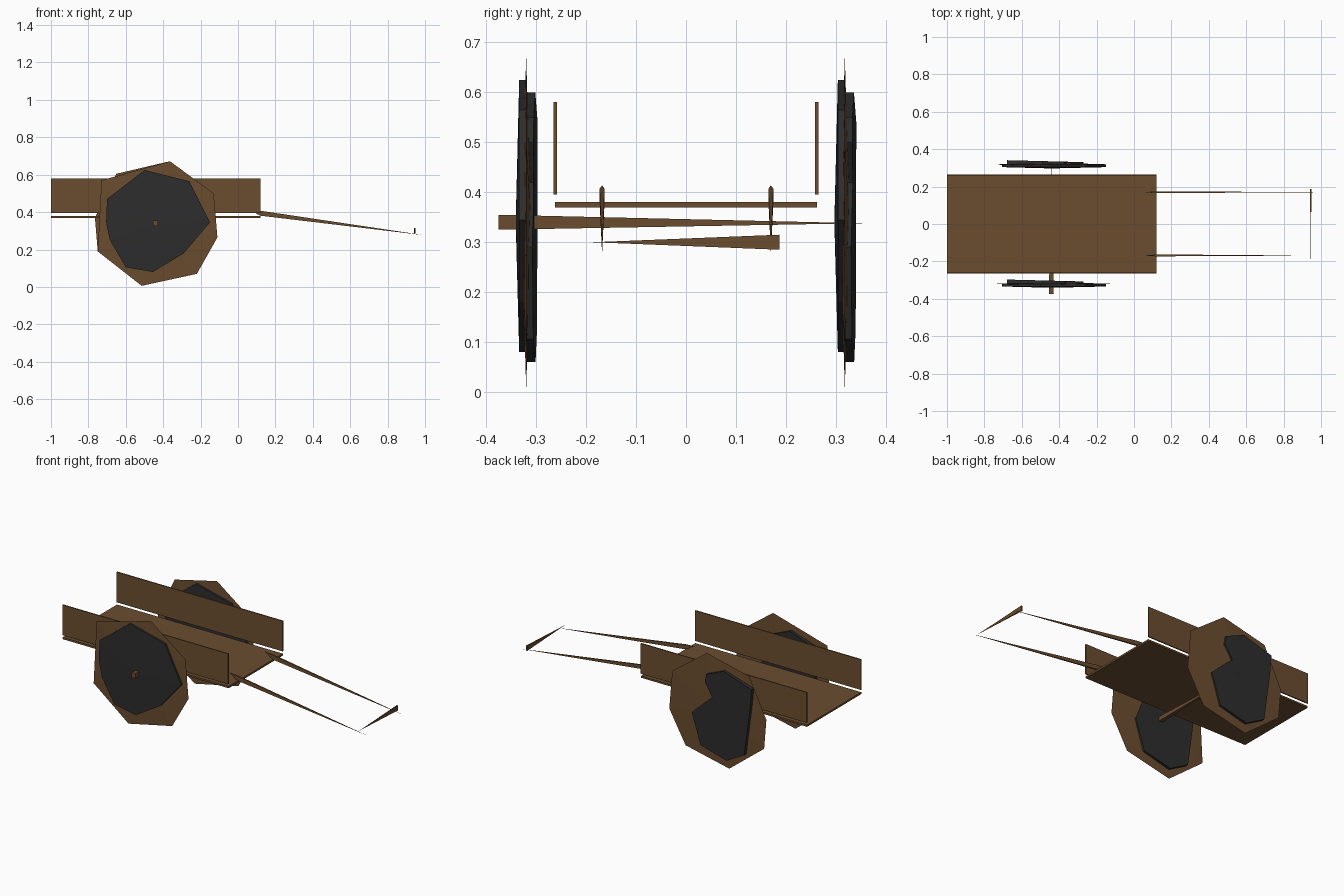
import bpy, bmesh
from mathutils import Vector

cube = bpy.data.objects.get("Cube")
if cube:
    bpy.data.objects.remove(cube, do_unlink=True)


def material(name, rgb):
    m = bpy.data.materials.new(name)
    m.use_nodes = True
    m.diffuse_color = (*rgb, 1)
    m.node_tree.nodes["Principled BSDF"].inputs["Base Color"].default_value = (*rgb, 1)
    return m


wood = material("brown wood", (0.145, 0.073, 0.028))
iron = material("dark iron", (0.026, 0.026, 0.027))


def finish(name, bm, mat):
    bmesh.ops.recalc_face_normals(bm, faces=bm.faces)
    mesh = bpy.data.meshes.new(name)
    bm.to_mesh(mesh)
    bm.free()
    mesh.materials.append(mat)
    ob = bpy.data.objects.new(name, mesh)
    bpy.context.collection.objects.link(ob)
    return ob


def box(name, centre, size, mat):
    bm = bmesh.new()
    bmesh.ops.create_cube(bm, size=1)
    for v in bm.verts:
        v.co = Vector(centre) + v.co * Vector(size)
    return finish(name, bm, mat)


def spike(name, base, tip, side, up, mat, tail=None):
    """Four-sided taper from a rectangular base to a point."""
    bm = bmesh.new()
    base, side, up = Vector(base), Vector(side), Vector(up)
    ring = [bm.verts.new(base + a * side + b * up)
            for a, b in ((-1, -1), (1, -1), (1, 1), (-1, 1))]
    ends = [bm.verts.new(tip)]
    if tail:
        ends.append(bm.verts.new(tail))
    else:
        bm.faces.new(ring)
    for end in ends:
        for i in range(4):
            bm.faces.new((ring[i - 1], ring[i], end))
    return finish(name, bm, mat)


def lens(name, outline, y, centre, bulge):
    """Sharp-rimmed disc, thickest at the centre."""
    bm = bmesh.new()
    rim = [bm.verts.new((x, y, z)) for x, z in outline]
    for d in (-bulge, bulge):
        hub = bm.verts.new((centre[0], y + d, centre[1]))
        for i in range(len(rim)):
            bm.faces.new((rim[i - 1], rim[i], hub))
    return finish(name, bm, wood)


def plate(name, outline, y, depth, centre=None, bulge=0):
    """Raised iron plate; domed to a centre point when one is given."""
    bm = bmesh.new()
    low = [bm.verts.new((x, y, z)) for x, z in outline]
    top = [bm.verts.new((x, y + depth(x), z)) for x, z in outline]
    hub = centre and bm.verts.new((centre[0], y + bulge, centre[1]))
    for i in range(len(low)):
        bm.faces.new((low[i - 1], low[i], top[i], top[i - 1]))
        if hub:
            bm.faces.new((top[i - 1], top[i], hub))
    if not hub:
        cap = bm.faces.new(top)
        bmesh.ops.triangulate(bm, faces=[cap])
    return finish(name, bm, iron)


# Cart bed and side boards
box("bed", (-0.44, 0, 0.375), (1.12, 0.524, 0.011), wood)
for s, label in ((-1, "right"), (1, "left")):
    box(label + "_side_board", (-0.44, s * 0.262, 0.488), (1.12, 0.007, 0.185), wood)

# Crooked wheels with iron plates on both faces
shared = [(-0.515, 0.006), (-0.22, 0.07), (-0.11, 0.265), (-0.13, 0.50), (-0.364, 0.672)]
rims = {"right": shared + [(-0.73, 0.57), (-0.75, 0.19)],
        "left": shared + [(-0.65, 0.605), (-0.765, 0.37), (-0.75, 0.19)]}
full = [(-0.50, 0.625), (-0.26, 0.565), (-0.15, 0.345), (-0.29, 0.18), (-0.455, 0.08),
        (-0.60, 0.105), (-0.685, 0.25), (-0.705, 0.345), (-0.70, 0.47)]
notched = [(-0.37, 0.55), (-0.49, 0.60), (-0.68, 0.54), (-0.67, 0.42), (-0.63, 0.126),
           (-0.51, 0.06), (-0.33, 0.106), (-0.27, 0.29), (-0.41, 0.42), (-0.36, 0.50)]
centre = (-0.44, 0.34)
for label, y in (("right", -0.32), ("left", 0.318)):
    lens(label + "_wheel", rims[label], y, centre, 0.01)
    plate(label + "_wheel_front_plate", full, y, lambda x: -0.014, centre, -0.021)
    plate(label + "_wheel_back_plate", notched, y, lambda x: 0.006 - 0.025 * x)

# Tapered axle, shafts and crossbar
spike("axle", (-0.442, -0.375, 0.34), (-0.442, 0.352, 0.338), (0.013, 0, 0), (0, 0, 0.015), wood)
for label, y in (("right", -0.168), ("left", 0.17)):
    spike(label + "_shaft", (0.12, y, 0.394), (1.0, y, 0.276),
          (0, 0.005, 0), (0.002, 0, 0.013), wood, tail=(0.06, y, 0.414))
spike("crossbar", (0.945, 0.187, 0.30), (0.945, -0.187, 0.30), (0.004, 0, 0), (0, 0, 0.015), wood)
